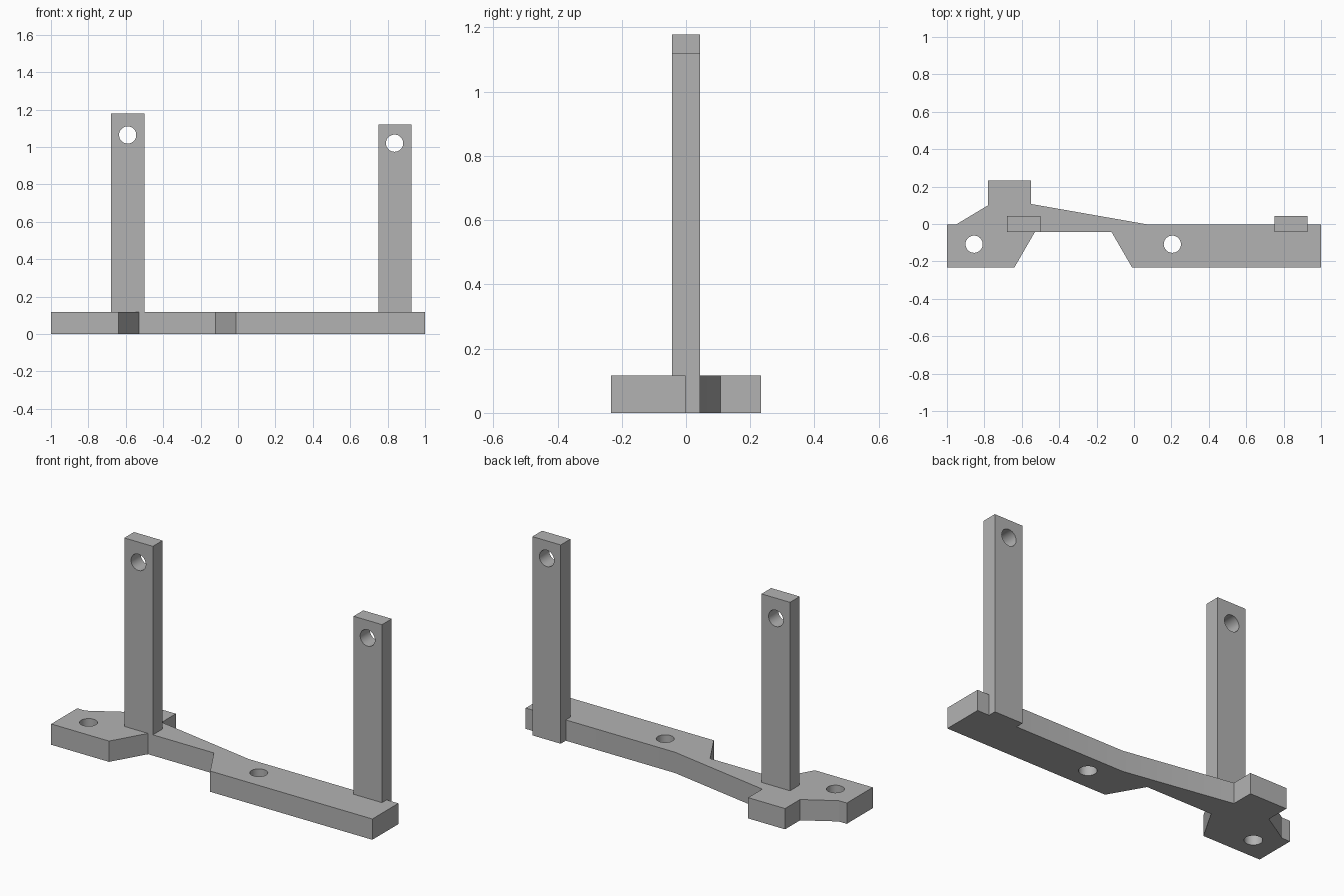
import bpy
import bmesh
import math
from mathutils import Matrix

cube = bpy.data.objects.get("Cube")
if cube:
    bpy.data.objects.remove(cube, do_unlink=True)

grey = bpy.data.materials.new("plain grey")
grey.use_nodes = True
grey.diffuse_color = (0.45, 0.45, 0.45, 1)
grey.node_tree.nodes["Principled BSDF"].inputs["Base Color"].default_value = grey.diffuse_color

BASE_TOP = 0.117
POST_HALF_DEPTH = 0.043
HOLE_RADIUS = 0.046


def circle(cx, cy, sides=40):
    """Outline of a round bolt hole."""
    angles = [2 * math.pi * i / sides for i in range(sides)]
    return [(cx + HOLE_RADIUS * math.cos(a), cy + HOLE_RADIUS * math.sin(a)) for a in angles]


def plate(name, outline, holes, thickness, matrix):
    """Flat profile with round through holes, extruded and placed."""
    bm = bmesh.new()
    edges = []
    for loop in [outline] + [circle(*h) for h in holes]:
        verts = [bm.verts.new((x, y, 0)) for x, y in loop]
        edges += [bm.edges.new((v, verts[i - 1])) for i, v in enumerate(verts)]
    bmesh.ops.triangle_fill(bm, edges=edges, use_beauty=True, normal=(0, 0, 1))
    grown = bmesh.ops.extrude_face_region(bm, geom=bm.faces[:])["geom"]
    top = [g for g in grown if isinstance(g, bmesh.types.BMVert)]
    bmesh.ops.translate(bm, verts=top, vec=(0, 0, thickness))
    bmesh.ops.transform(bm, matrix=matrix, verts=bm.verts[:])
    bmesh.ops.recalc_face_normals(bm, faces=bm.faces[:])
    mesh = bpy.data.meshes.new(name)
    bm.to_mesh(mesh)
    bm.free()
    mesh.materials.append(grey)
    obj = bpy.data.objects.new(name, mesh)
    bpy.context.collection.objects.link(obj)
    bpy.ops.object.select_all(action="DESELECT")
    obj.select_set(True)
    bpy.context.view_layer.objects.active = obj
    bpy.ops.object.shade_smooth_by_angle(angle=math.radians(25))
    return obj


def post(name, left, right, bottom, top, hole):
    """Upright bar with a cross hole near its top."""
    outline = [(left, bottom), (right, bottom), (right, top), (left, top)]
    upright = Matrix.Translation((0, POST_HALF_DEPTH, 0)) @ Matrix.Rotation(math.pi / 2, 4, "X")
    plate(name, outline, [hole], 2 * POST_HALF_DEPTH, upright)


# Base plate: wide ends joined by a narrow neck, with a tab at the back
base_outline = [
    (-1, -0.233), (-0.64, -0.233), (-0.53, -0.043), (-0.12, -0.043),
    (-0.01, -0.233), (1, -0.233), (1, -0.002), (0.07, -0.002),
    (-0.55, 0.107), (-0.55, 0.233), (-0.78, 0.233), (-0.78, 0.1),
    (-0.95, -0.002), (-1, -0.002),
]
plate("base_plate", base_outline, [(-0.855, -0.108), (0.205, -0.108)], BASE_TOP, Matrix())

# Posts: the tall one stands on the plate, the short one reaches the ground behind it
post("tall_post", -0.678, -0.5, BASE_TOP, 1.178, (-0.59, 1.064))
post("short_post", 0.75, 0.927, 0, 1.119, (0.837, 1.02))
